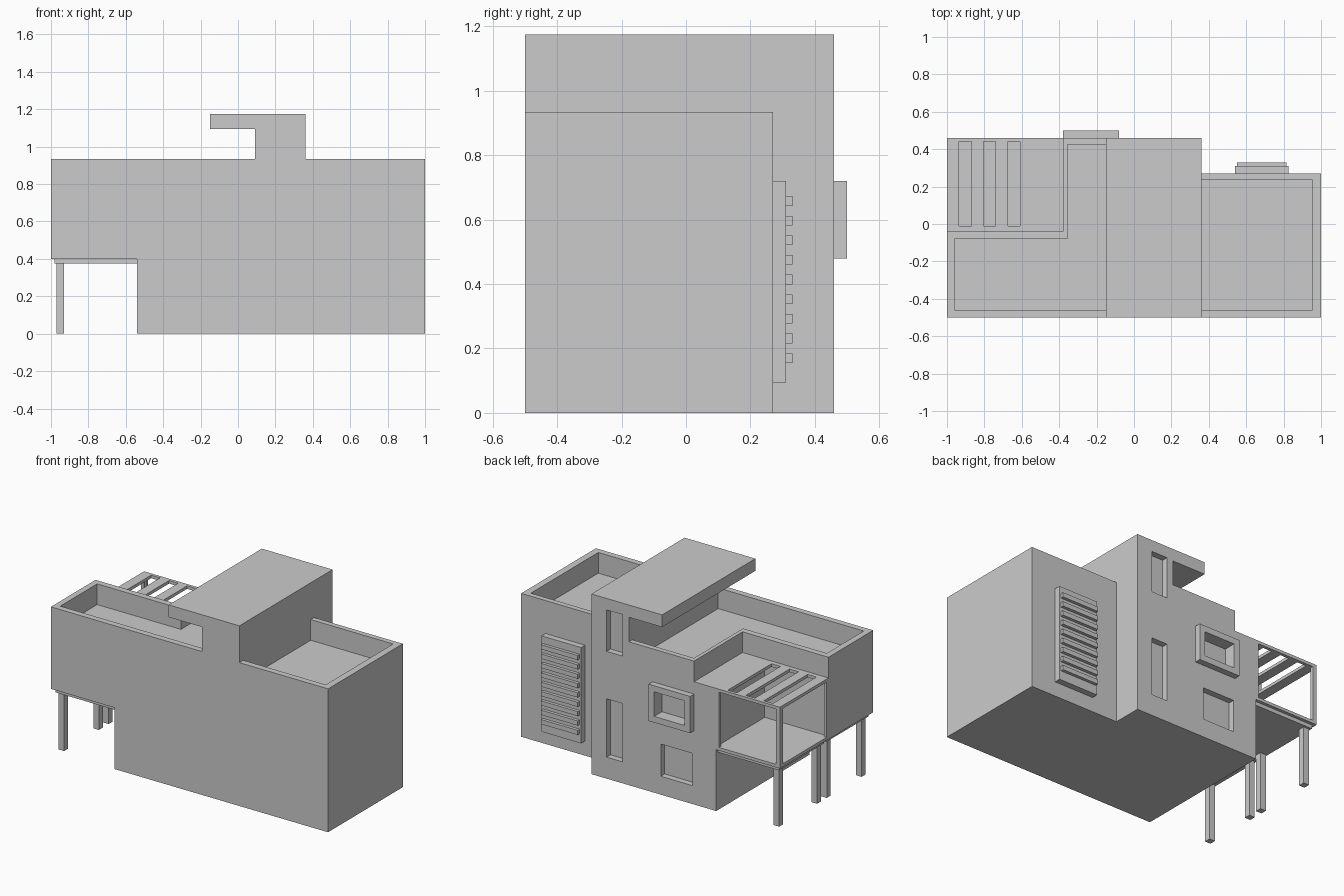
import bpy, bmesh, math

if "Cube" in bpy.data.objects:
    bpy.data.objects.remove(bpy.data.objects["Cube"])


def build(name, steps):
    """Solid made of axis-aligned boxes, applied in order: (+1 add / 0 cut, x0,x1,y0,y1,z0,z1).
    Only outer faces are made, so there are no hidden overlaps."""
    ax = [sorted({s[1 + 2 * a + k] for s in steps for k in (0, 1)}) for a in range(3)]
    solid = set()
    for i in range(len(ax[0]) - 1):
        for j in range(len(ax[1]) - 1):
            for k in range(len(ax[2]) - 1):
                c = [(ax[a][n] + ax[a][n + 1]) / 2 for a, n in enumerate((i, j, k))]
                on = 0
                for s in steps:
                    if all(s[1 + 2 * a] < c[a] < s[2 + 2 * a] for a in range(3)):
                        on = s[0]
                if on:
                    solid.add((i, j, k))
    bm = bmesh.new()
    verts = {}

    def vert(idx):
        if idx not in verts:
            verts[idx] = bm.verts.new([ax[a][idx[a]] for a in range(3)])
        return verts[idx]

    for cell in solid:
        for a in range(3):
            u, v = (a + 1) % 3, (a + 2) % 3
            for side in (0, 1):
                nb = list(cell)
                nb[a] += 2 * side - 1
                if tuple(nb) in solid:
                    continue
                ring = []
                for du, dv in ((0, 0), (1, 0), (1, 1), (0, 1)):
                    p = list(cell)
                    p[a] += side
                    p[u] += du
                    p[v] += dv
                    ring.append(vert(tuple(p)))
                bm.faces.new(ring if side else ring[::-1])
    bmesh.ops.dissolve_limit(bm, angle_limit=math.radians(1), verts=bm.verts, edges=bm.edges)
    me = bpy.data.meshes.new(name)
    bm.to_mesh(me)
    bm.free()
    ob = bpy.data.objects.new(name, me)
    bpy.context.collection.objects.link(ob)
    return ob


def box(name, *b):
    return build(name, [(1, *b)])


TOP, ROOF = 0.935, 0.80

# Main house: blocks, then sunken roofs, then tower and window recesses
build("house_body", [
    (1, -0.54, 0.36, -0.50, 0.46, 0, ROOF),          # core
    (1, 0.36, 1.0, -0.50, 0.27, 0, TOP),             # right wing
    (1, -1.0, -0.38, -0.50, -0.04, 0.40, TOP),       # raised left wing
    (1, -0.38, 0.36, -0.50, 0.46, 0.40, TOP),        # upper core
    (0, 0.36, 0.955, -0.46, 0.235, ROOF, TOP),       # right roof well
    (0, -0.96, -0.355, -0.46, -0.08, ROOF, TOP),     # left roof well
    (0, -0.355, 0.09, -0.46, 0.425, ROOF, TOP),      # middle roof well
    (1, 0.09, 0.36, -0.50, 0.46, 0, 1.175),          # tower
    (1, -0.15, 0.36, -0.50, 0.46, 1.095, 1.175),     # overhanging roof
    (0, 0.135, 0.25, 0.42, 0.46, 0.83, 1.10),        # tower upper window
    (0, 0.135, 0.25, 0.42, 0.46, 0.14, 0.52),        # tower lower window
    (0, -0.37, -0.14, 0.42, 0.46, 0.12, 0.33),       # ground window
    (0, -0.34, -0.12, 0.42, 0.46, 0.52, 0.68),       # framed window
])

# Projecting window surround
build("window_frame", [
    (1, -0.38, -0.08, 0.46, 0.50, 0.48, 0.72),
    (0, -0.34, -0.12, 0.46, 0.50, 0.52, 0.68),
])

# Terrace cage with slatted top
build("terrace_pergola", [
    (1, -1.0, -0.54, -0.04, 0.46, 0.40, 0.80),
    (0, -0.98, -0.54, -0.04, 0.44, 0.42, 0.78),
    (0, -0.97, -0.56, 0.44, 0.46, 0.42, 0.78),
    (0, -1.0, -0.98, -0.02, 0.43, 0.42, 0.78),
] + [(0, x, x + 0.065, -0.01, 0.44, 0.78, 0.80) for x in (-0.935, -0.805, -0.675)])

# Thin slabs under the raised parts, with slim legs
for part, y0, y1 in (("terrace", -0.02, 0.44), ("wing", -0.48, -0.05)):
    box(part + "_slab", -0.98, -0.54, y0, y1, 0.375, 0.40)
    for end, y in (("front", y0 + 0.015), ("back", y1 - 0.055)):
        box(f"{part}_{end}_leg", -0.97, -0.93, y, y + 0.04, 0, 0.375)

# Louvred panel on the right wing
box("louvre_panel", 0.54, 0.825, 0.27, 0.31, 0.095, 0.72)
for i in range(9):
    z = 0.17 + i * 0.061
    box(f"louvre_slat_{i + 1}", 0.55, 0.815, 0.31, 0.33, z - 0.015, z + 0.015)
